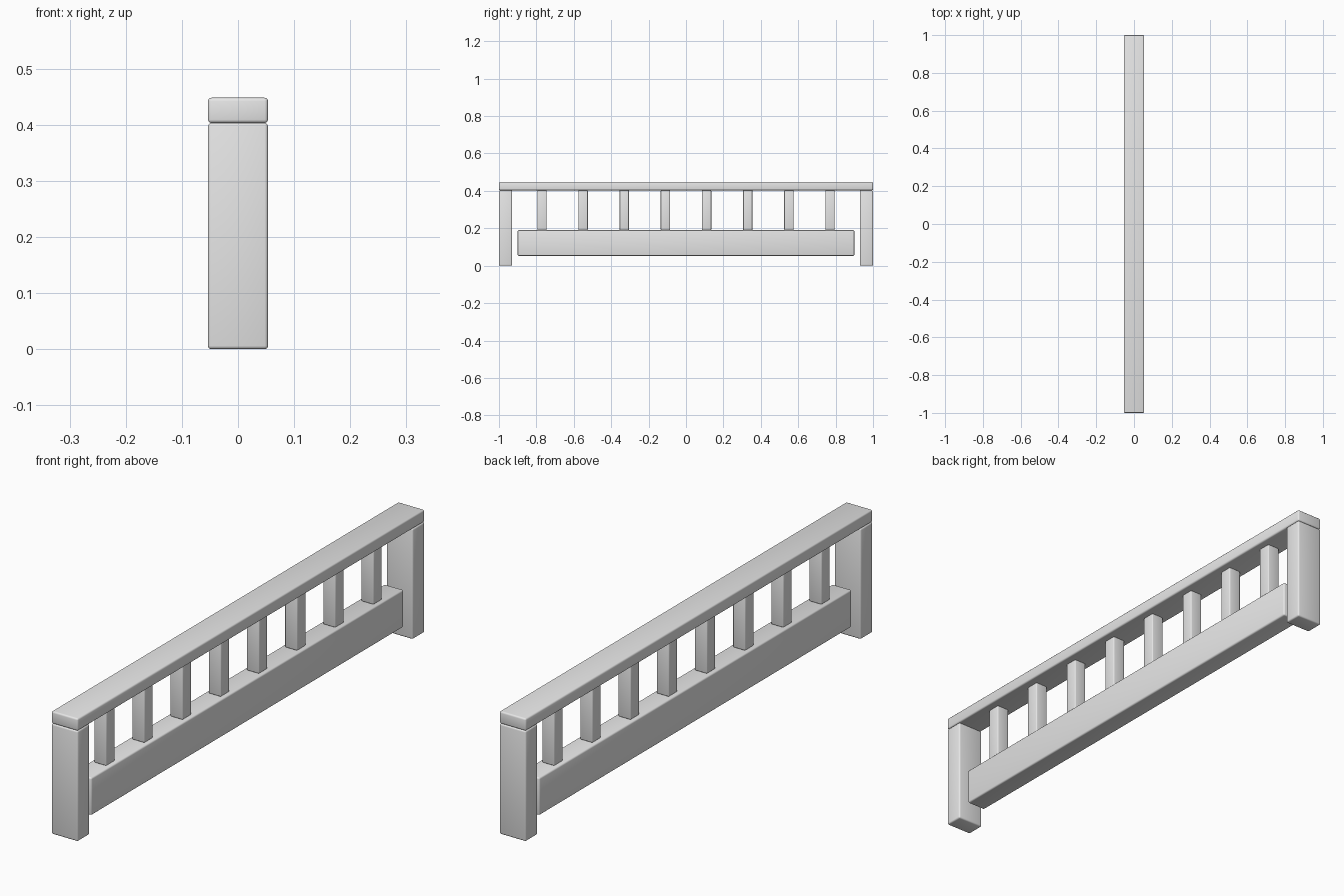
import bpy
import math

cube = bpy.data.objects.get("Cube")
if cube:
    bpy.data.objects.remove(cube, do_unlink=True)

# Single plain grey
grey = bpy.data.materials.new("plain_grey")
grey.use_nodes = True
grey.diffuse_color = (0.8, 0.8, 0.8, 1)
bsdf = next(n for n in grey.node_tree.nodes if n.type == 'BSDF_PRINCIPLED')
bsdf.inputs["Base Color"].default_value = (0.8, 0.8, 0.8, 1)


def bar(name, width, y0, y1, z0, z1, bevel=0.006):
    """Soft-edged box centred on x = 0."""
    bpy.ops.mesh.primitive_cube_add(size=1, location=(0, (y0 + y1) / 2, (z0 + z1) / 2))
    ob = bpy.context.object
    ob.name = name
    ob.scale = (width, y1 - y0, z1 - z0)
    bpy.ops.object.transform_apply(location=False, rotation=False, scale=True)
    ob.data.materials.append(grey)
    mod = ob.modifiers.new("soft_edges", 'BEVEL')
    mod.width = bevel
    mod.segments = 3
    bpy.ops.object.modifier_apply(modifier=mod.name)
    bpy.ops.object.shade_smooth_by_angle(angle=math.radians(40))
    return ob


WIDTH = 0.107
RAIL_BOTTOM, RAIL_TOP = 0.403, 0.448
BEAM_BOTTOM, BEAM_TOP = 0.053, 0.19

# Handrail and lower beam
bar("top_rail", WIDTH, -1, 1, RAIL_BOTTOM, RAIL_TOP)
bar("lower_beam", 0.077, -0.9, 0.9, BEAM_BOTTOM, BEAM_TOP)

# End posts
bar("front_post", WIDTH, -1, -0.93, 0, RAIL_BOTTOM)
bar("back_post", WIDTH, 0.93, 1, 0, RAIL_BOTTOM)

# Evenly spaced balusters
COUNT, SPACING, SIZE = 8, 0.22, 0.05
for i in range(COUNT):
    y = (i - (COUNT - 1) / 2) * SPACING
    bar(f"baluster_{i + 1}", SIZE, y - SIZE / 2, y + SIZE / 2, BEAM_TOP, RAIL_BOTTOM, 0.004)
